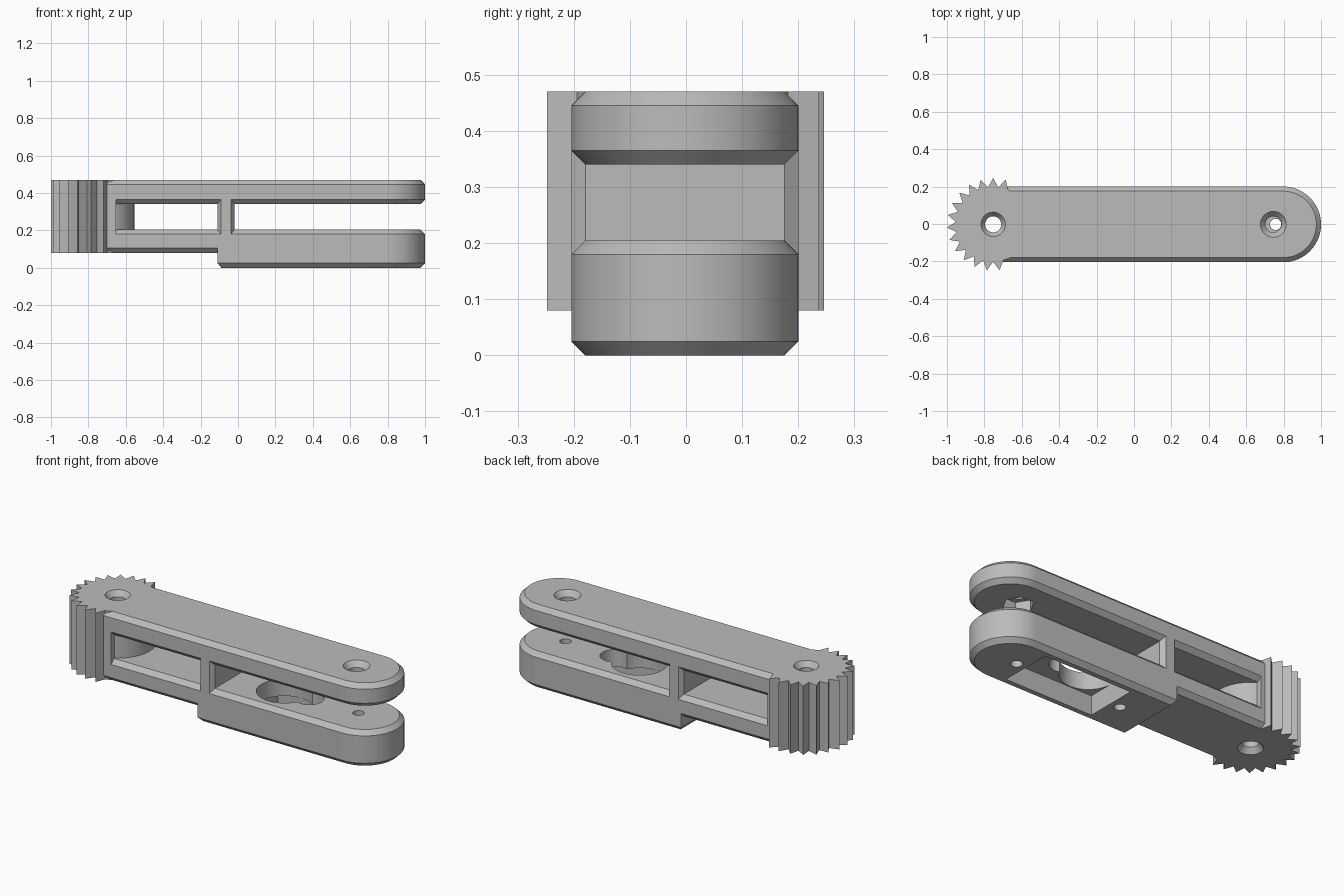
import bpy, bmesh
from math import sin, cos, pi, radians

old = bpy.data.objects.get("Cube")
if old:
    bpy.data.objects.remove(old)

grey = bpy.data.materials.new("light grey plastic")
grey.use_nodes = True
grey.diffuse_color = (0.5, 0.5, 0.5, 1)
grey.node_tree.nodes["Principled BSDF"].inputs["Base Color"].default_value = (0.5, 0.5, 0.5, 1)

YC = -0.002          # centre line of the arm
HALF = 0.2025        # half width of the arm
CH = 0.025           # chamfer size
PIVOT = -0.753       # gear axis
TIP = 0.75           # far axis
SERVO = 0.423        # middle of the servo pocket


def loft(name, rings):
    """Closed solid through a stack of (outline, z) rings."""
    bm = bmesh.new()
    loops = [[bm.verts.new((x, y + YC, z)) for x, y in pts] for pts, z in rings]
    n = len(loops[0])
    for a, b in zip(loops, loops[1:]):
        for i in range(n):
            j = (i + 1) % n
            bm.faces.new((a[i], a[j], b[j], b[i]))
    bm.faces.new(loops[0][::-1])
    bm.faces.new(loops[-1])
    bmesh.ops.recalc_face_normals(bm, faces=bm.faces)
    mesh = bpy.data.meshes.new(name)
    bm.to_mesh(mesh)
    bm.free()
    mesh.materials.append(grey)
    ob = bpy.data.objects.new(name, mesh)
    bpy.context.scene.collection.objects.link(ob)
    return ob


def circle(x, r, n=48):
    return [(x + r * cos(2 * pi * i / n), r * sin(2 * pi * i / n)) for i in range(n)]


def rect(x0, x1, h):
    return [(x0, -h), (x1, -h), (x1, h), (x0, h)]


def tongue(x0, inset):
    """Outline with a square left end and a round right end."""
    r = HALF - inset
    cx = 1 - HALF
    arc = [(cx + r * cos(a), r * sin(a)) for a in (pi * (i / 40 - 0.5) for i in range(41))]
    return [(x0, -r)] + arc + [(x0, r)]


def slab(name, x0, z0, z1, shift=0.0):
    return loft(name, [(tongue(x0 + shift, CH), z0), (tongue(x0, 0), z0 + CH),
                       (tongue(x0, 0), z1 - CH), (tongue(x0, CH), z1)])


def cylinder(name, x, r, z0, z1, n=48):
    return loft(name, [(circle(x, r, n), z0), (circle(x, r, n), z1)])


def cone(name, x, z_rim, z_in, r_rim=0.066, r_in=0.043):
    return loft(name, [(circle(x, r_rim), z_rim), (circle(x, r_in), z_in)])


def combine(target, tool, op):
    """Apply one boolean and discard the tool."""
    mod = target.modifiers.new(op, 'BOOLEAN')
    mod.operation, mod.solver, mod.object = op, 'EXACT', tool
    graph = bpy.context.evaluated_depsgraph_get()
    mesh = bpy.data.meshes.new_from_object(target.evaluated_get(graph))
    target.modifiers.clear()
    target.data = mesh
    bpy.data.objects.remove(tool)


# Partial gear: teeth on the left, plain hub towards the arm
TEETH, ROOT, TOP = 23, 0.2, 0.248
step = 2 * pi / TEETH
gear_outline = []
for k in range(-1, TEETH - 1):
    a = pi / 2 + k * step
    for off, r in ((-0.5, ROOT), (0, TOP if k <= 12 else ROOT)):
        gear_outline.append((PIVOT + r * cos(a + off * step), r * sin(a + off * step)))
arm = loft("gear_arm", [(gear_outline, 0.08), (gear_outline, 0.47)])

# Upper arm, thick lower arm and thin lower bridge
combine(arm, slab("upper_arm", -0.70, 0.34, 0.47), 'UNION')
lower = slab("lower_arm", -0.11, 0.0, 0.205, 0.02)
bridge = loft("lower_bridge", [(rect(-0.70, 0, HALF - CH), 0.08), (rect(-0.70, 0, HALF), 0.08 + CH),
                               (rect(-0.70, 0, HALF), 0.18), (rect(-0.70, 0, HALF - CH), 0.205)])
combine(lower, bridge, 'UNION')
combine(arm, lower, 'UNION')

# Wall beside the gear and the bevelled middle post
wall = rect(-0.70, -0.652, HALF)
combine(arm, loft("gear_wall", [(wall, 0.105), (wall, 0.445)]), 'UNION')
b = 0.018
x0, x1, h = -0.11, -0.019, HALF
post = [(x0 + b, -h), (x1 - b, -h), (x1, CH - h), (x1, h - CH),
        (x1 - b, h), (x0 + b, h), (x0, h - CH), (x0, CH - h)]
combine(arm, loft("middle_post", [(post, 0.15), (post, 0.40)]), 'UNION')

# Countersunk pivot holes, with a hexagonal nut seat under the far one
cutters = [
    cylinder("pivot_hole", PIVOT, 0.043, -0.1, 0.6),
    cone("pivot_sink_top", PIVOT, 0.471, 0.44),
    cone("pivot_sink_bottom", PIVOT, 0.079, 0.11),
    cylinder("tip_hole", TIP - 0.005, 0.043, 0.3, 0.6),
    cone("tip_sink", TIP - 0.005, 0.471, 0.44, 0.07),
    cylinder("nut_seat", TIP - 0.005, 0.08, 0.3, 0.4, 6),
    # Servo pocket, its screw holes and the keyhole above it
    cylinder("screw_hole_tip", 0.757, 0.03, -0.1, 0.27, 32),
    cylinder("screw_hole_inner", 0.09, 0.03, -0.1, 0.15, 32),
    loft("servo_pocket", [(rect(SERVO - 0.275, SERVO + 0.275, 0.15), -0.1),
                          (rect(SERVO - 0.275, SERVO + 0.275, 0.15), 0.11)]),
    cylinder("keyhole_large", 0.293, 0.145, 0.05, 0.27),
    cylinder("keyhole_small", 0.45, 0.075, 0.05, 0.27),
]
for c in cutters:
    combine(arm, c, 'DIFFERENCE')

# Smooth rounds, sharp edges
bpy.ops.object.select_all(action='DESELECT')
arm.select_set(True)
bpy.context.view_layer.objects.active = arm
bpy.ops.object.shade_smooth_by_angle(angle=radians(25))
